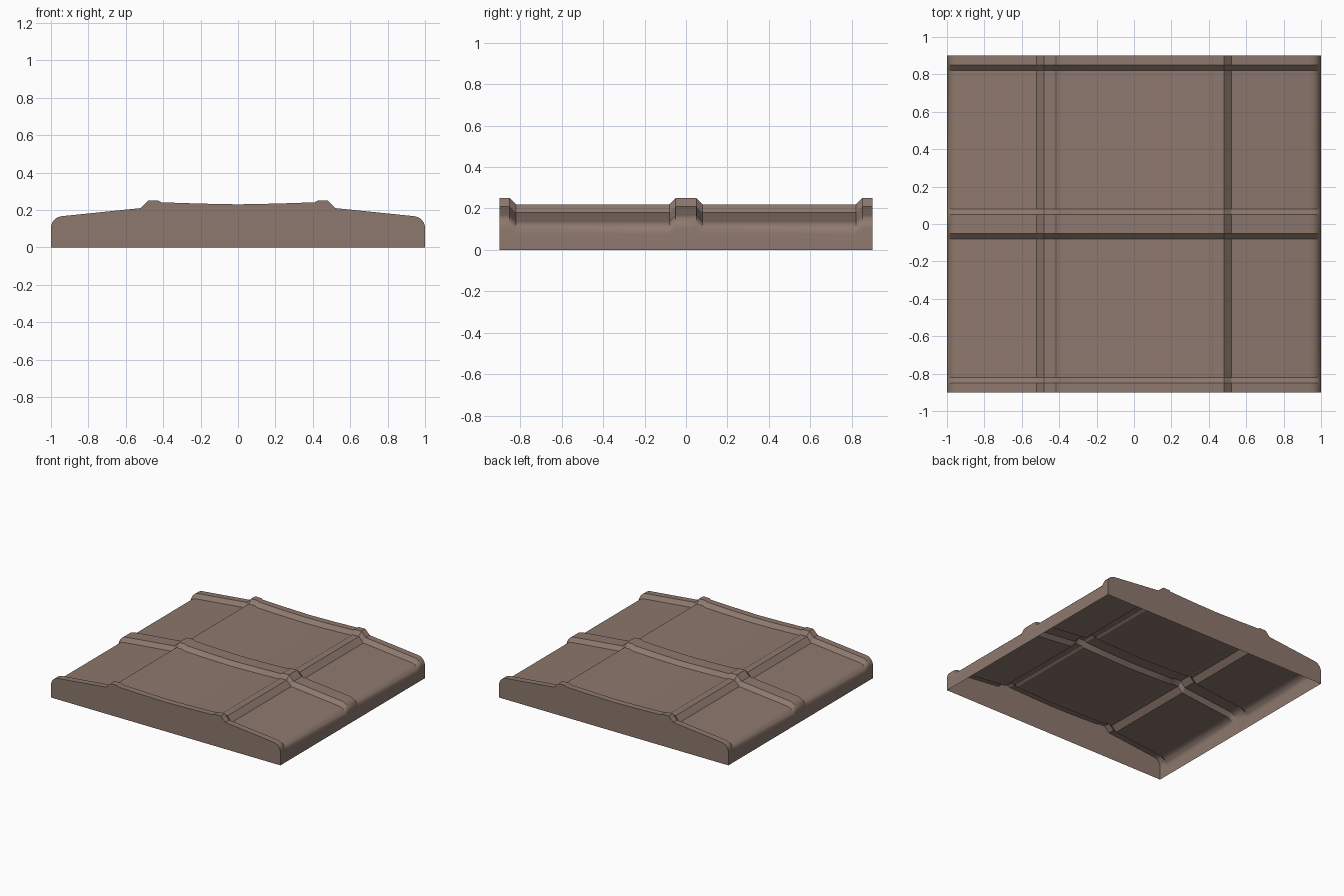
import bpy, bmesh, math

if "Cube" in bpy.data.objects:
    bpy.data.objects.remove(bpy.data.objects["Cube"])

# Half cross-section, centre to outer wall, at rib height
half = [(0, 0.23), (0.2, 0.234), (0.41, 0.241), (0.425, 0.25), (0.48, 0.25), (0.52, 0.21), (0.94, 0.167)]
# Rounded shoulder
for i in range(1, 7):
    a = math.radians(84 - 14 * i)
    half.append((0.935 + 0.065 * math.cos(a), 0.105 + 0.062 * math.sin(a)))
profile = [(-x, z) for x, z in reversed(half[1:])] + half

# Stations along the length: cross ribs stand 0.03 above the panels
drop = 0.03
stations = [(-0.9, 0), (-0.85, 0), (-0.82, drop), (-0.08, drop), (-0.05, 0),
            (0.05, 0), (0.08, drop), (0.82, drop), (0.85, 0), (0.9, 0)]

# Open-bottomed shell: lofted skin with side walls
bm = bmesh.new()
rows = []
for y, d in stations:
    pts = [(-1, 0)] + [(x, z - d) for x, z in profile] + [(1, 0)]
    rows.append([bm.verts.new((x, y, z)) for x, z in pts])
for a, b in zip(rows, rows[1:]):
    for i in range(len(a) - 1):
        bm.faces.new((a[i], a[i + 1], b[i + 1], b[i]))

# End walls
bm.faces.new(rows[0])
bm.faces.new(list(reversed(rows[-1])))
bmesh.ops.recalc_face_normals(bm, faces=bm.faces)
if max(bm.faces, key=lambda f: f.calc_center_median().z).normal.z < 0:
    bmesh.ops.reverse_faces(bm, faces=bm.faces)

mesh = bpy.data.meshes.new("ribbed_panel")
bm.to_mesh(mesh)
bm.free()
panel = bpy.data.objects.new("ribbed_panel", mesh)
bpy.context.collection.objects.link(panel)

mat = bpy.data.materials.new("brown")
mat.diffuse_color = (0.27, 0.19, 0.155, 1)
mat.use_nodes = True
mat.node_tree.nodes["Principled BSDF"].inputs["Base Color"].default_value = mat.diffuse_color
mesh.materials.append(mat)

# Smooth shoulders, crisp ribs
bpy.context.view_layer.objects.active = panel
panel.select_set(True)
bpy.ops.object.shade_smooth_by_angle(angle=math.radians(25))
